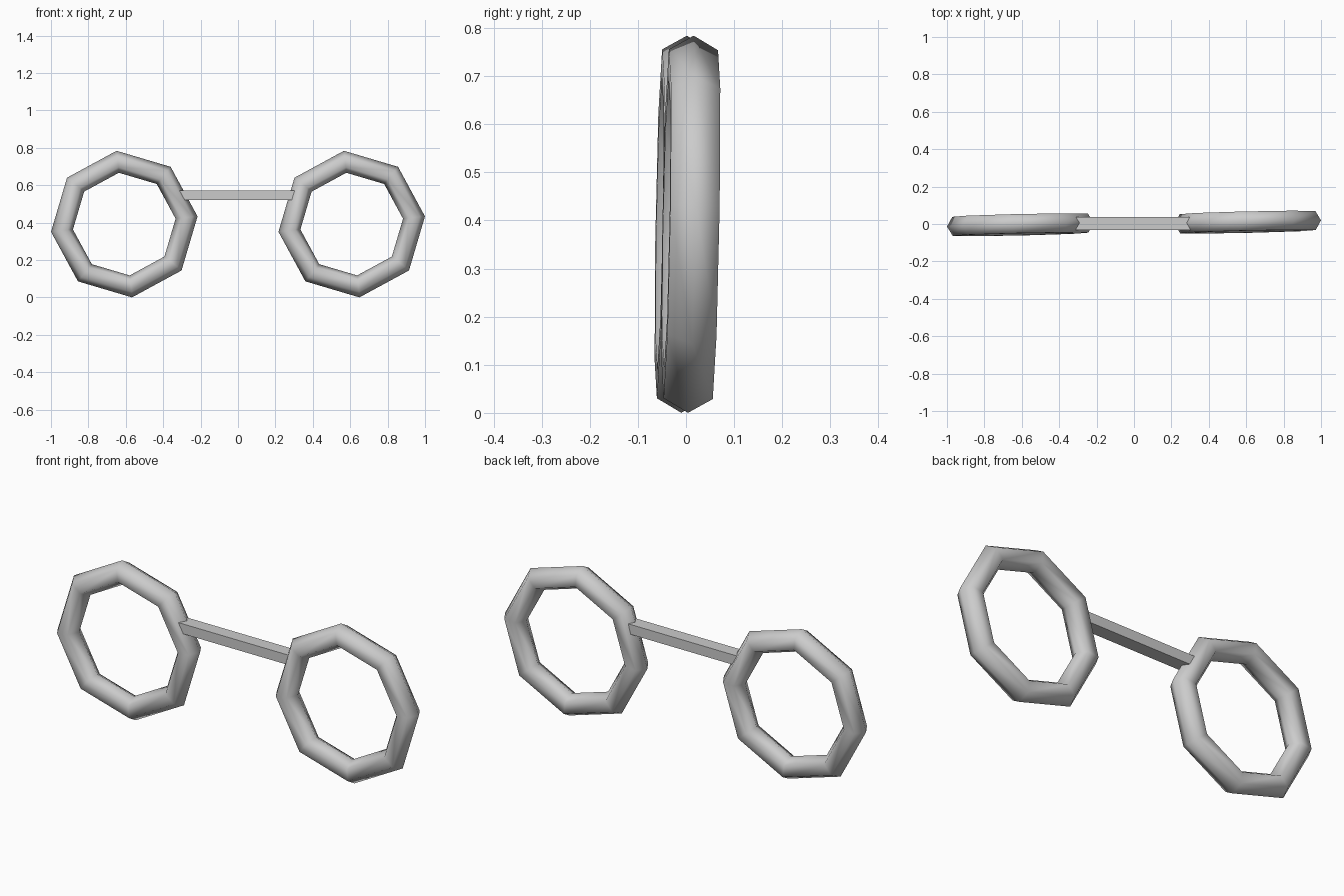
import bpy
from math import radians
from mathutils import Matrix, Vector

if "Cube" in bpy.data.objects:
    bpy.data.objects.remove(bpy.data.objects["Cube"])

OUTER, TUBE = 0.394, 0.059


def ring(name, x, y):
    """Eight-sided ring standing upright, slightly turned and leaning."""
    bpy.ops.mesh.primitive_torus_add(major_segments=8, minor_segments=6,
                                     major_radius=OUTER - TUBE, minor_radius=TUBE)
    ob = bpy.context.object
    ob.name = name
    spin = Matrix.Rotation(radians(6), 4, 'Z')
    lean = Matrix.Rotation(radians(89), 4, 'X')
    turn = Matrix.Rotation(radians(1.3), 4, 'Z')
    ob.data.transform(turn @ lean @ spin)
    ob.location = (x, y, 0.392)
    bpy.ops.object.shade_smooth()
    return ob


# Two lens rims, both turned the same way
ring("left_rim", -0.608, -0.004)
ring("right_rim", 0.608, 0.010)

# Flat-sided bar joining the rims
bpy.ops.mesh.primitive_cube_add(size=1, location=(0, 0.003, 0.546))
bridge = bpy.context.object
bridge.name = "bridge"
bridge.data.transform(Matrix.Diagonal(Vector((0.64, 0.068, 0.05, 1))))
